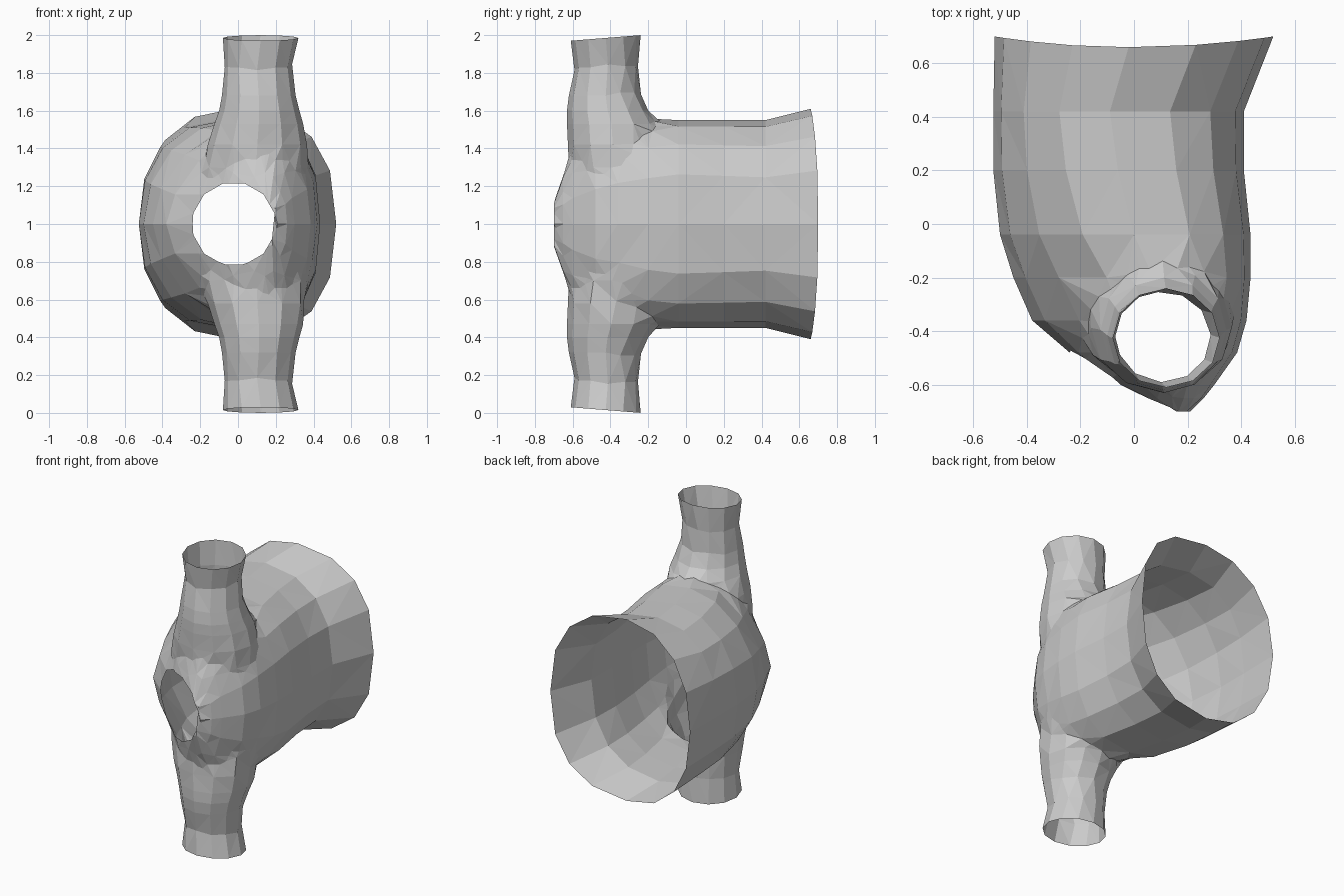
import bpy, bmesh, math

if "Cube" in bpy.data.objects:
    bpy.data.objects.remove(bpy.data.objects["Cube"])


def make_object(name, rings):
    """Closed solid skinned over a list of equal-length point rings."""
    bm = bmesh.new()
    loops = [[bm.verts.new(p) for p in ring] for ring in rings]
    n = len(loops[0])
    for a, b in zip(loops, loops[1:]):
        for i in range(n):
            j = (i + 1) % n
            bm.faces.new((a[i], a[j], b[j], b[i]))
    caps = [bm.faces.new(loops[0]), bm.faces.new(loops[-1])]
    bmesh.ops.triangulate(bm, faces=caps)
    bmesh.ops.recalc_face_normals(bm, faces=bm.faces[:])
    mesh = bpy.data.meshes.new(name)
    bm.to_mesh(mesh)
    bm.free()
    ob = bpy.data.objects.new(name, mesh)
    bpy.context.collection.objects.link(ob)
    return ob


def oval(n, left=2.0, right=2.0, offset=0.0):
    """Unit superellipse points with separate left and right powers."""
    pts = []
    for i in range(n):
        a = 2 * math.pi * (i + offset) / n
        c, s = math.cos(a), math.sin(a)
        p = left if c < 0 else right
        pts.append((math.copysign(abs(c) ** (2 / p), c),
                    math.copysign(abs(s) ** (2 / p), s)))
    return pts


def boolean(target, other, operation):
    mod = target.modifiers.new(operation, 'BOOLEAN')
    mod.operation = operation
    mod.solver = 'EXACT'
    mod.object = other
    bpy.context.view_layer.objects.active = target
    bpy.ops.object.modifier_apply(modifier=mod.name)
    bpy.data.objects.remove(other)


# Wide horizontal chamber: y, left x, crest x, right x, half height, left/right power
chamber = [
    (0.66, -0.52, -0.02, 0.52, 0.61, 2.2, 2.5),
    (0.42, -0.525, -0.09, 0.41, 0.55, 2.3, 2.4),
    (0.20, -0.525, -0.06, 0.41, 0.55, 2.2, 2.5),
    (-0.04, -0.50, 0.0, 0.435, 0.55, 2.0, 2.6),
    (-0.20, -0.45, 0.08, 0.435, 0.54, 1.8, 2.4),
    (-0.36, -0.38, 0.12, 0.42, 0.52, 1.6, 2.2),
    (-0.48, -0.24, 0.13, 0.385, 0.48, 1.7, 2.0),
    (-0.60, -0.10, 0.13, 0.30, 0.40, 1.8, 1.8),
    (-0.65, 0.0, 0.14, 0.26, 0.27, 2.0, 2.0),
    (-0.70, 0.12, 0.165, 0.21, 0.12, 2.0, 2.0)]
rings = []
for y, x0, cx, x1, h, pl, pr in chamber:
    rings.append([(cx + (x1 - cx if u > 0 else cx - x0) * u,
                   y + (0.04 * u * u if y > 0.6 else 0), 1 + h * v)
                  for u, v in oval(16, pl, pr)])
body = make_object("junction_shell", rings)

# Vertical pipe, mirrored about z = 1: height from middle, x range, y range
half = [
    (0.985, -0.08, 0.32, -0.61, -0.24), (0.83, -0.07, 0.285, -0.59, -0.25),
    (0.68, -0.085, 0.305, -0.62, -0.23), (0.60, -0.10, 0.325, -0.63, -0.20),
    (0.53, -0.125, 0.345, -0.63, -0.16), (0.42, -0.16, 0.365, -0.625, -0.15),
    (0.30, -0.19, 0.37, -0.60, -0.16), (0.0, -0.08, 0.32, -0.60, -0.2)]
levels = [(1, r) for r in half] + [(-1, r) for r in half[-2::-1]]
rings = []
for side, (h, x0, x1, y0, y1) in levels:
    ring = []
    for u, v in oval(12):
        x = (x0 + x1) / 2 + (x1 - x0) / 2 * u
        y = (y0 + y1) / 2 + (y1 - y0) / 2 * v
        tilt = 0.08 * (y + 0.425) if h > 0.9 else 0
        ring.append((x, y, 1 + side * (h + tilt)))
    rings.append(ring)
boolean(body, make_object("vertical_pipe", rings), 'UNION')

# Round front opening
HX, R = -0.022, 0.222
rings = [[(HX + R * u, y, 1 + R * v) for u, v in oval(12, offset=0.5)]
         for y in (-1.0, -0.25)]
boolean(body, make_object("front_cutter", rings), 'DIFFERENCE')

# Open the four ends so only the thin skin remains
bm = bmesh.new()
bm.from_mesh(body.data)
bm.normal_update()
remove = []
for f in bm.faces:
    c, n = f.calc_center_median(), f.normal
    back = c.y > 0.64 and n.y > 0.7
    ends = abs(c.z - 1) > 0.95 and abs(n.z) > 0.7
    pocket = c.y < -0.1 and all(
        math.hypot(v.co.x - HX, v.co.z - 1) < R + 0.001 for v in f.verts)
    if back or ends or pocket:
        remove.append(f)
bmesh.ops.delete(bm, geom=remove, context='FACES')
bmesh.ops.remove_doubles(bm, verts=bm.verts[:], dist=0.02)
bmesh.ops.triangulate(bm, faces=bm.faces[:])

# Soften the seam where pipe and chamber meet
bm.normal_update()
seam = {v for e in bm.edges if len(e.link_faces) == 2
        and e.calc_face_angle_signed(0) < -0.2 for v in e.verts
        if not v.is_boundary and v.co.y < -0.05}
for _ in range(2):
    bmesh.ops.smooth_vert(bm, verts=list(seam), factor=0.4,
                          use_axis_x=True, use_axis_y=True, use_axis_z=True)
bm.to_mesh(body.data)
bm.free()
